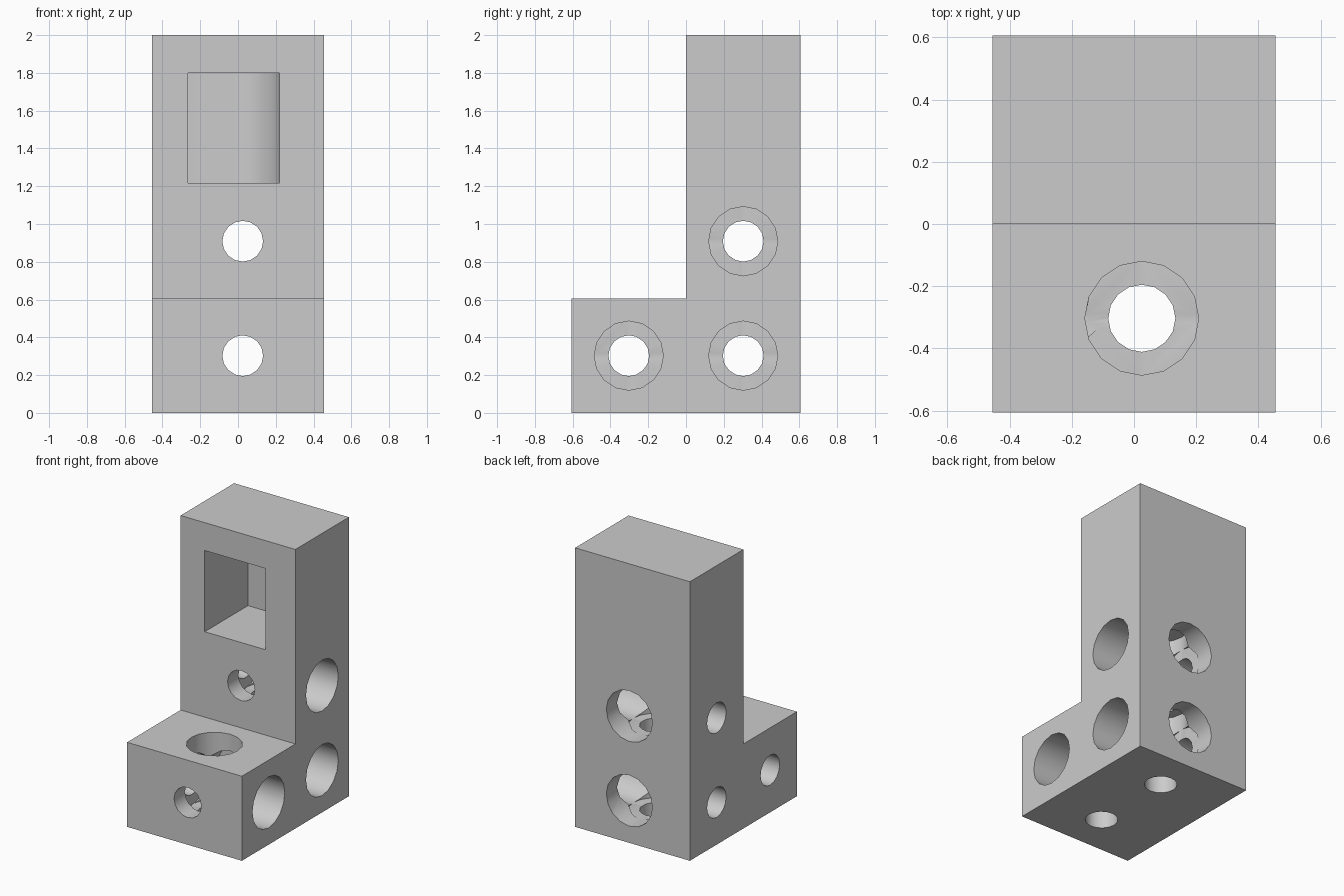
import bpy, bmesh, math
from mathutils import Vector

if "Cube" in bpy.data.objects:
    bpy.data.objects.remove(bpy.data.objects["Cube"])

W = 0.455          # half width
U = 0.606          # pitch of one block cell
CX = 0.025         # sideways position of the bores
R_SMALL, R_BIG = 0.108, 0.183
LEDGE = 0.18       # ledge distance past the cell centre

grey = bpy.data.materials.new("grey")
grey.diffuse_color = (0.6, 0.6, 0.6, 1)
grey.use_nodes = True
grey.node_tree.nodes["Principled BSDF"].inputs["Base Color"].default_value = grey.diffuse_color


def prism(name, points, offset):
    """Solid made by sweeping a closed outline along an offset."""
    bm = bmesh.new()
    face = bm.faces.new([bm.verts.new(p) for p in points])
    ext = bmesh.ops.extrude_face_region(bm, geom=[face])
    verts = [v for v in ext["geom"] if isinstance(v, bmesh.types.BMVert)]
    bmesh.ops.translate(bm, verts=verts, vec=offset)
    bmesh.ops.recalc_face_normals(bm, faces=bm.faces)
    mesh = bpy.data.meshes.new(name)
    bm.to_mesh(mesh)
    bm.free()
    obj = bpy.data.objects.new(name, mesh)
    bpy.context.collection.objects.link(obj)
    mesh.materials.append(grey)
    return obj


def cut(cutter):
    mod = body.modifiers.new("cut", 'BOOLEAN')
    mod.operation, mod.solver, mod.object = 'DIFFERENCE', 'EXACT', cutter
    bpy.context.view_layer.objects.active = body
    bpy.ops.object.modifier_apply(modifier=mod.name)
    bpy.data.objects.remove(cutter)


def bore(axis, centre, start, end, radius):
    """Round cutter along an axis, through the centre, from start to end."""
    a, b = (axis + 1) % 3, (axis + 2) % 3
    pts = []
    for i in range(16):
        t = math.tau * i / 16
        p = Vector(centre)
        p[axis] = start
        p[a] += radius * math.cos(t)
        p[b] += radius * math.sin(t)
        pts.append(p)
    offset = Vector((0, 0, 0))
    offset[axis] = end - start
    cut(prism("bore_cutter", pts, offset))


# L-shaped body
outline = [(-U, 0), (U, 0), (U, 2), (0, 2), (0, U), (-U, U)]
body = prism("bracket_body", [(-W, y, z) for y, z in outline], (2 * W, 0, 0))

# Pocket in the upper front with one rounded back corner
r, px, py = 0.242, -0.022, 0.248
pocket = [(-0.264, -0.1, 1.218), (px + r, -0.1, 1.218)]
pocket += [(px + r * math.cos(t), py + r * math.sin(t), 1.218)
           for t in (math.pi / 2 * i / 10 for i in range(11))]
pocket.append((-0.264, py + r, 1.218))
cut(prism("pocket_cutter", pocket, (0, 0, 0.582)))

# Stepped bores: a narrow hole through each line, widened inside each cell
h = U / 2
front, rear, upper = (CX, -h, h), (CX, h, h), (CX, h, 3 * h)
out = 0.05
for c in (front, rear, upper):
    bore(0, c, -W - out, W + out, R_SMALL)
    bore(0, c, CX - LEDGE, W + out, R_BIG)
bore(1, front, -U - out, U + out, R_SMALL)
bore(1, front, -h - LEDGE, 0, R_BIG)
bore(1, rear, h - LEDGE, U + out, R_BIG)
bore(1, upper, -out, U + out, R_SMALL)
bore(1, upper, h - LEDGE, U + out, R_BIG)
bore(2, front, -out, U + out, R_SMALL)
bore(2, front, h - LEDGE, U + out, R_BIG)
bore(2, rear, -out, 1.0, R_SMALL)
bore(2, rear, h - LEDGE, U, R_BIG)
bore(2, upper, 3 * h - LEDGE, 1.19, R_BIG)

# Smooth bores, sharp edges
bpy.ops.object.select_all(action='DESELECT')
body.select_set(True)
bpy.context.view_layer.objects.active = body
bpy.ops.object.shade_smooth_by_angle(angle=math.radians(30))
